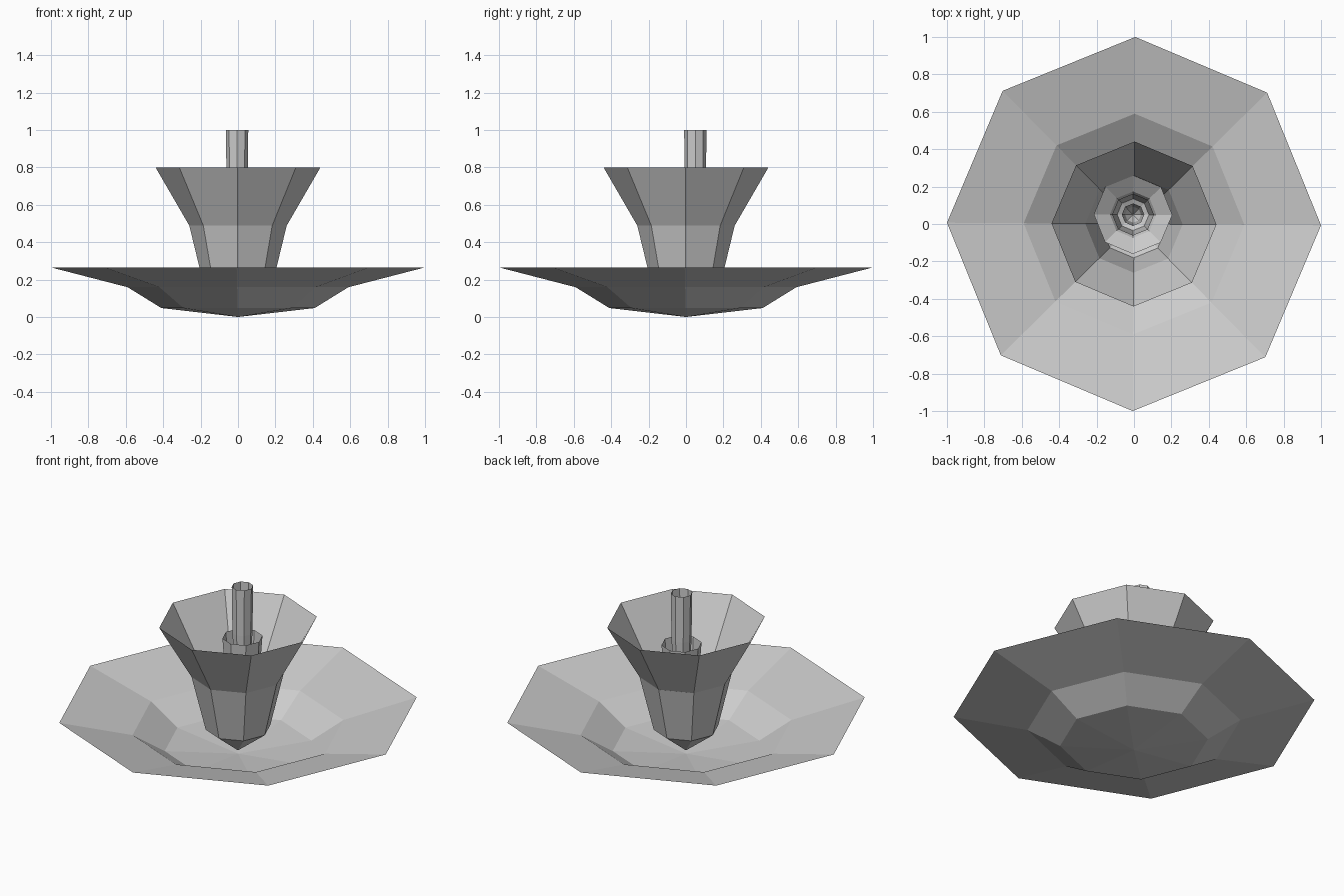
import bpy, bmesh, math

if "Cube" in bpy.data.objects:
    bpy.data.objects.remove(bpy.data.objects["Cube"])

SIDES = 8
TURN = math.radians(-0.4)

grey = bpy.data.materials.new("plain_grey")
grey.diffuse_color = (0.6, 0.6, 0.6, 1)
grey.use_nodes = True
grey.node_tree.nodes["Principled BSDF"].inputs["Base Color"].default_value = grey.diffuse_color


def shell(name, centre, apex_z, rings):
    """Open eight-sided bowl: a pointed bottom and a list of (radius, z) rings."""
    bm = bmesh.new()
    cx, cy = centre
    tip = bm.verts.new((cx, cy, apex_z))
    loops = []
    for r, z in rings:
        loops.append([bm.verts.new((cx + r * math.cos(TURN + math.tau * i / SIDES),
                                    cy + r * math.sin(TURN + math.tau * i / SIDES), z))
                      for i in range(SIDES)])
    for i in range(SIDES):
        j = (i + 1) % SIDES
        bm.faces.new((tip, loops[0][j], loops[0][i]))
        for a, b in zip(loops, loops[1:]):
            bm.faces.new((a[i], a[j], b[j], b[i]))
    mesh = bpy.data.meshes.new(name)
    bm.to_mesh(mesh)
    bm.free()
    mesh.materials.append(grey)
    obj = bpy.data.objects.new(name, mesh)
    bpy.context.collection.objects.link(obj)
    return obj


def scaled(radius, low, high):
    """Shared petal profile, stretched to a rim radius and a height range."""
    h = high - low
    return [(radius * 0.41, low + h * 0.18), (radius * 0.59, low + h * 0.6), (radius, high)]


AXIS = (0, 0)
INNER = (-0.005, 0.05)

# wide outer bowl and the tall cup standing in it
shell("outer_petals", AXIS, 0.0, scaled(1.0, 0.0, 0.265))
shell("cup", AXIS, 0.02, scaled(0.441, 0.02, 0.8))

# small funnel inside the cup
shell("inner_petals", INNER, 0.34, scaled(0.21, 0.34, 0.49))

# open tube and the thin stamen rising from it
shell("tube", INNER, 0.34, [(0.085, 0.38), (0.10, 0.52), (0.112, 0.69)])
shell("stamen", INNER, 0.36, [(0.043, 0.42), (0.056, 0.72), (0.06, 1.0)])
